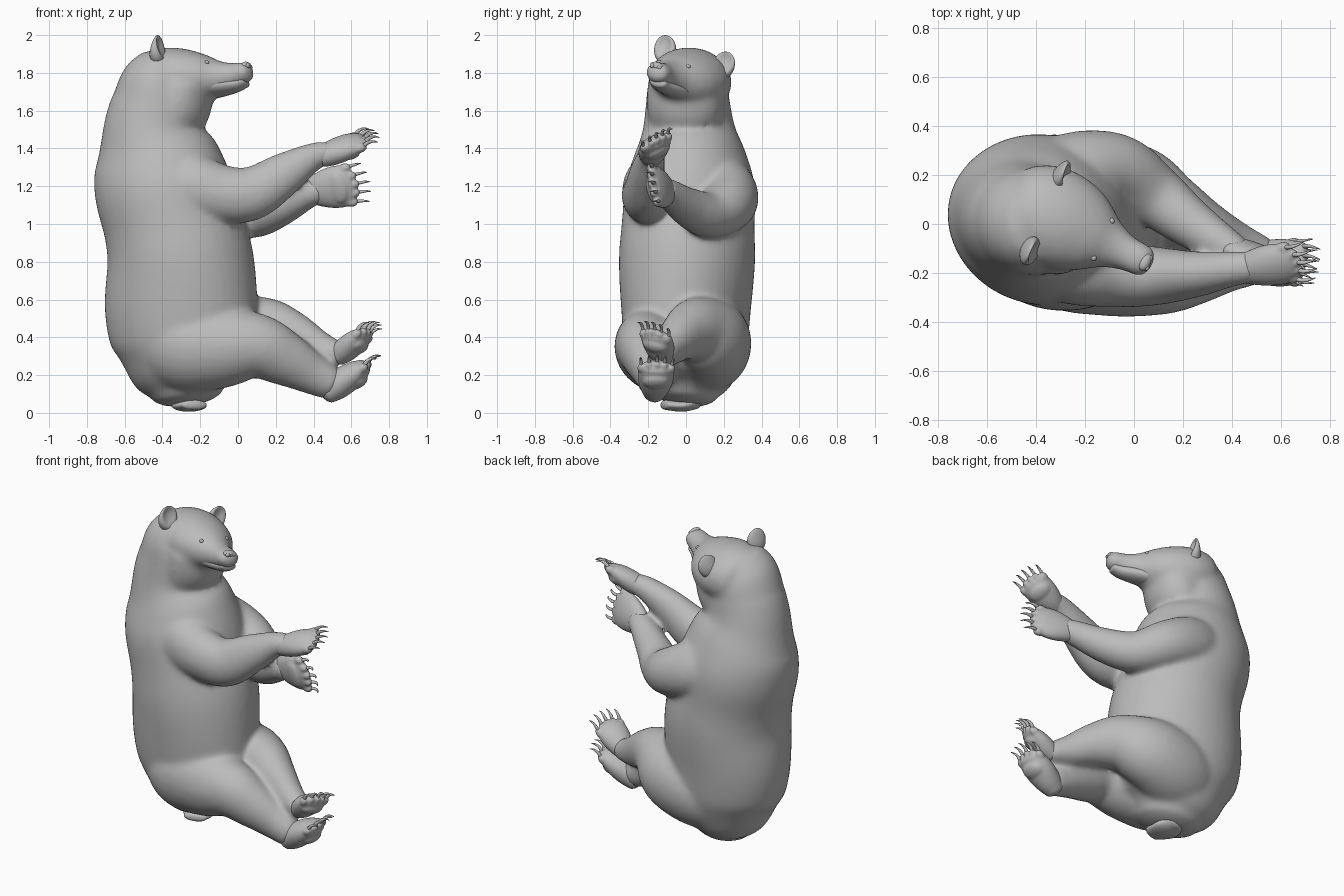
import bpy
import bmesh
from math import sin, cos, pi, radians
from mathutils import Vector, Matrix

cube = bpy.data.objects.get("Cube")
if cube:
    bpy.data.objects.remove(cube, do_unlink=True)

GREY = (0.5, 0.5, 0.5, 1.0)
fur = bpy.data.materials.new("plain_grey")
fur.use_nodes = True
fur.diffuse_color = GREY
fur.node_tree.nodes["Principled BSDF"].inputs["Base Color"].default_value = GREY


def frame(forward, side):
    """Orthogonal forward, side and up directions."""
    f = Vector(forward).normalized()
    s = Vector(side)
    s = (s - f * s.dot(f)).normalized()
    return f, s, f.cross(s)


def loft(bm, stations, side, cap=0.6, sides=24, steps=6):
    """Smooth tube through (x, y, z, half width, half height) with round ends."""
    pts = [Vector(s) for s in stations]
    pts = [2 * pts[0] - pts[1]] + pts + [2 * pts[-1] - pts[-2]]
    rows = []
    for a, b, c, d in zip(pts, pts[1:], pts[2:], pts[3:]):
        for k in range(steps):
            t = k / steps
            rows.append(0.5 * (2 * b + (c - a) * t + (2 * a - 5 * b + 4 * c - d) * t ** 2
                               + (3 * b - a - 3 * c + d) * t ** 3))
    rows.append(pts[-2])
    mids = [Vector(r[:3]) for r in rows]
    rings = []
    for i, r in enumerate(rows):
        tangent = mids[min(i + 1, len(rows) - 1)] - mids[max(i - 1, 0)]
        f, s, u = frame(tangent, side)
        rings.append((mids[i], f, s, u, r[3], r[4]))

    def rounded(ring, sign):
        m, f, s, u, w, h = ring
        return [(m + f * sign * cap * min(w, h) * sin(a), f, s, u, w * cos(a), h * cos(a))
                for a in map(radians, (25, 50, 70, 84))]

    rings = rounded(rings[0], -1)[::-1] + rings + rounded(rings[-1], 1)
    loops = [[bm.verts.new(m + s * w * cos(2 * pi * j / sides) + u * h * sin(2 * pi * j / sides))
              for j in range(sides)] for m, f, s, u, w, h in rings]
    for low, high in zip(loops, loops[1:]):
        for j in range(sides):
            k = (j + 1) % sides
            bm.faces.new((low[j], low[k], high[k], high[j]))
    bm.faces.new(loops[0][::-1])
    bm.faces.new(loops[-1])


def blob(bm, centre, radii, axes=((1, 0, 0), (0, 1, 0))):
    """Ellipsoid with radii along forward, side and up."""
    turn = Matrix(frame(*axes)).transposed().to_4x4()
    place = Matrix.Translation(centre) @ turn @ Matrix.Diagonal((*radii, 1))
    return bmesh.ops.create_uvsphere(bm, u_segments=24, v_segments=16, radius=1, matrix=place)["verts"]


def finish(name, bm, voxel=0, smooth=0):
    """Turn the mesh into an object, optionally fused into one skin."""
    bmesh.ops.recalc_face_normals(bm, faces=bm.faces[:])
    for f in bm.faces:
        f.smooth = True
    mesh = bpy.data.meshes.new(name)
    bm.to_mesh(mesh)
    bm.free()
    mesh.materials.append(fur)
    obj = bpy.data.objects.new(name, mesh)
    bpy.context.collection.objects.link(obj)
    if voxel:
        bpy.context.view_layer.objects.active = obj
        remesh = obj.modifiers.new("fuse", "REMESH")
        remesh.mode = "VOXEL"
        remesh.voxel_size = voxel
        remesh.use_smooth_shade = True
        relax = obj.modifiers.new("relax", "SMOOTH")
        relax.factor = 0.5
        relax.iterations = smooth
        for mod in ("fuse", "relax"):
            bpy.ops.object.modifier_apply(modifier=mod)
    return obj


LEFT = Vector((0.27, 0.96, 0))
HEAD = ((0.9, -0.4, 0), (0.31, 0.91, -0.24))

# Body: torso, neck, throat, head, arms and legs in one skin
bm = bmesh.new()
loft(bm, [(-.27, -.01, .11, .18, .20), (-.28, 0, .20, .26, .30), (-.28, 0, .35, .315, .385),
          (-.30, 0, .55, .338, .41), (-.305, .005, .80, .358, .392), (-.345, .012, 1.0, .35, .37),
          (-.40, .022, 1.2, .342, .365), (-.43, .022, 1.35, .30, .335), (-.455, .015, 1.5, .245, .262),
          (-.435, .01, 1.64, .222, .235), (-.42, .01, 1.74, .21, .205), (-.385, .02, 1.825, .18, .16)],
     LEFT, cap=0.4, sides=40)
loft(bm, [(-.28, -.01, 1.74, .20, .15), (-.31, -.005, 1.62, .205, .165),
          (-.37, 0, 1.51, .19, .15), (-.43, 0, 1.42, .17, .15)], LEFT, cap=0.3)
loft(bm, [(-.44, .055, 1.76, .19, .162), (-.35, .035, 1.765, .21, .168), (-.25, -.01, 1.765, .198, .156),
          (-.17, -.05, 1.77, .16, .128), (-.10, -.085, 1.775, .105, .092), (-.03, -.12, 1.785, .074, .07),
          (.02, -.143, 1.798, .07, .062), (.05, -.158, 1.806, .065, .053)], HEAD[1], cap=0.5)
# right and left arm
loft(bm, [(-.50, -.02, 1.24, .15, .15), (-.28, -.16, 1.20, .16, .185), (-.07, -.205, 1.155, .135, .155),
          (.08, -.212, 1.165, .122, .143), (.25, -.205, 1.268, .095, .115), (.39, -.185, 1.352, .075, .078),
          (.48, -.175, 1.38, .066, .06)], LEFT)
loft(bm, [(-.48, .08, 1.24, .16, .16), (-.27, .21, 1.19, .155, .175), (-.07, .228, 1.11, .142, .15),
          (.08, .12, 1.05, .128, .125), (.22, .01, 1.09, .105, .105), (.36, -.08, 1.155, .08, .08),
          (.43, -.115, 1.18, .062, .07)], (0.7, 0.7, 0))
# right and left leg
loft(bm, [(-.47, .02, .42, .17, .20), (-.29, -.11, .36, .232, .25), (-.10, -.175, .35, .205, .225),
          (.10, -.21, .352, .165, .176), (.24, -.20, .29, .135, .148), (.38, -.18, .212, .10, .113),
          (.49, -.17, .155, .08, .09)], LEFT)
loft(bm, [(-.42, .03, .40, .17, .20), (-.24, .11, .35, .22, .24), (-.02, .135, .39, .20, .22),
          (.14, .055, .44, .16, .175), (.28, -.018, .41, .122, .135), (.42, -.078, .347, .088, .096),
          (.53, -.125, .31, .072, .067)], LEFT)
body = finish("body", bm, 0.013, 24)


def paw(name, wrist, tip, side, width, thick):
    """Palm with pads and five toes in one skin, plus curved claws."""
    wrist, tip = Vector(wrist), Vector(tip)
    f, s, u = frame(tip - wrist, side)
    length = (tip - wrist).length
    skin, claws = bmesh.new(), bmesh.new()
    shape = ((-.15, .66, .9), (.1, .84, 1.05), (.4, .98, 1.05), (.7, 1, .9), (.92, .86, .65))
    loft(skin, [(*(wrist + f * length * t), width * w, thick * h) for t, w, h in shape], side)
    blob(skin, wrist + f * length * .62 - u * thick * .62, (length * .27, width * .75, thick * .5), (f, s))
    blob(skin, wrist + f * length * .12 - u * thick * .55, (length * .2, width * .5, thick * .5), (f, s))
    for i in range(-2, 3):
        toe = tip + s * width * .41 * i - f * .007 * i * i
        blob(skin, toe, (.034, width * .23, .025), (f, s))
        fan = f + s * .06 * i
        path = ((.015, .006, .012), (.045, .018, .010), (.075, .014, .006), (.095, 0, .002))
        loft(claws, [(*(toe + fan * a + u * b), r * .8, r) for a, b, r in path], side, sides=10, steps=3)
    finish(name, skin, 0.008, 4)
    finish(name + "_claws", claws)


paw("right_hand", (.47, -.18, 1.365), (.655, -.155, 1.442), (0, .85, .5), .09, .06)
paw("left_hand", (.42, -.11, 1.18), (.61, -.175, 1.21), (0, .25, -1), .114, .052)
paw("right_foot", (.50, -.165, .13), (.678, -.155, .25), (0, 1, 0), .096, .072)
paw("left_foot", (.545, -.13, .315), (.675, -.165, .42), (0, .85, -.45), .09, .059)

# Lower jaw, overlapping the snout to leave the mouth line
bm = bmesh.new()
loft(bm, [(-.22, -.03, 1.71, .13, .06), (-.09, -.09, 1.724, .088, .046),
          (-.01, -.13, 1.737, .062, .037), (.035, -.148, 1.75, .05, .027)], HEAD[1])
finish("lower_jaw", bm)

# Nose pad with two nostril rims
bm = bmesh.new()
blob(bm, (.045, -.155, 1.836), (.024, .038, .022), HEAD)
for sign in (-1, 1):
    blob(bm, Vector((.058, -.16, 1.834)) + Vector(HEAD[1]) * sign * .02, (.012, .014, .013), HEAD)
finish("nose", bm)

# Cupped ears, thick at the root and thin at the rim
ears = (("right_ear", (-.425, -.11, 1.922), (0, 1, 0)),
        ("left_ear", (-.295, .198, 1.838), (.31, .91, -.5)))
for name, centre, side in ears:
    bm = bmesh.new()
    axes = ((.92, -.38, 0), side)
    f, s, u = frame(*axes)
    centre = Vector(centre)
    for v in blob(bm, centre, (.036, .062, .078), axes):
        d = v.co - centre
        height = d.dot(u) / .078
        rim = (d.dot(s) / .062) ** 2 + (height - .2) ** 2
        v.co -= f * d.dot(f) * .5 * height
        if d.dot(f) > 0 and rim < .6:
            v.co -= f * .045 * (.6 - rim)
    finish(name, bm)

# Eyes set into the head surface
for name, spot in (("right_eye", (-.16, -.15, 1.87)), ("left_eye", (-.095, .01, 1.83))):
    hit, point, normal, face = body.closest_point_on_mesh(Vector(spot))
    bm = bmesh.new()
    blob(bm, point - normal * .003, (.012, .013, .011), HEAD)
    finish(name, bm)

# Short flat tail under the rump
bm = bmesh.new()
loft(bm, [(-.28, .05, .06, .07, .04), (-.26, -.02, .04, .095, .034), (-.23, -.11, .042, .07, .026)],
     (1, .2, 0))
finish("tail", bm, 0.008, 2)
